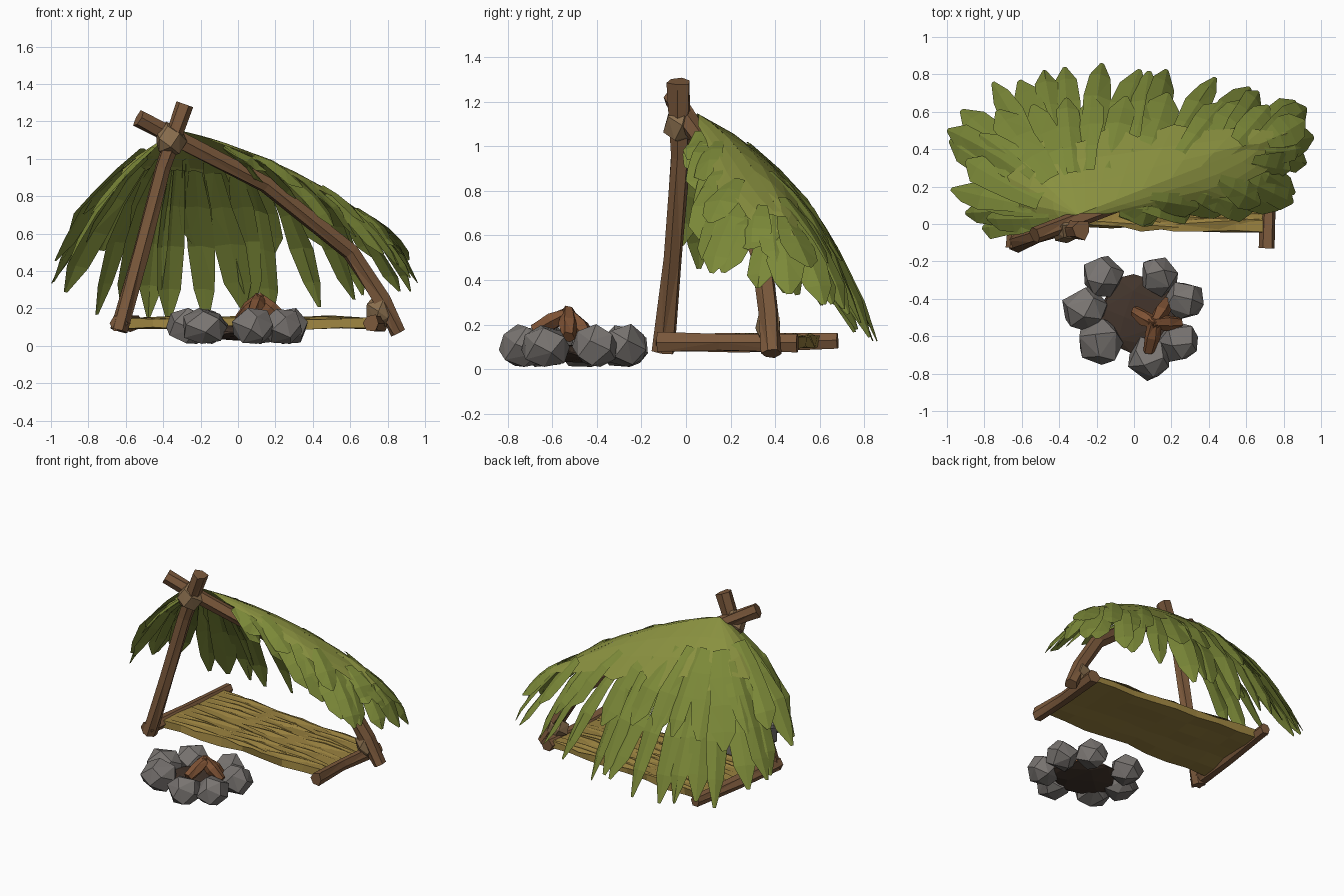
import bpy, bmesh, math, random
from mathutils import Vector as V

if "Cube" in bpy.data.objects:
    bpy.data.objects.remove(bpy.data.objects["Cube"])

random.seed(7)
R = random.uniform


def material(name, rgb):
    m = bpy.data.materials.new(name)
    m.diffuse_color = (*rgb, 1)
    m.use_nodes = True
    m.node_tree.nodes["Principled BSDF"].inputs["Base Color"].default_value = m.diffuse_color
    return m


WOOD = material("wood", (0.2, 0.1, 0.045))
ROPE = material("lashing", (0.25, 0.155, 0.075))
LEAF = material("leaf", (0.2, 0.25, 0.04))
CAP = material("leaf_light", (0.25, 0.28, 0.05))
STRAW = material("straw", (0.32, 0.22, 0.05))
STONE = material("stone", (0.19, 0.175, 0.165))
ASH = material("ash", (0.055, 0.035, 0.025))
LOG = material("firewood", (0.21, 0.085, 0.035))


def finish(name, bm, mat, normals=True):
    if normals:
        bmesh.ops.recalc_face_normals(bm, faces=bm.faces)
    me = bpy.data.meshes.new(name)
    bm.to_mesh(me)
    bm.free()
    me.materials.append(mat)
    ob = bpy.data.objects.new(name, me)
    bpy.context.collection.objects.link(ob)
    return ob


def tube(bm, pts, radii, sides=6, jit=0.009):
    """Rough faceted pole along a list of points."""
    pts = [V(p) for p in pts]
    rings = []
    for i, p in enumerate(pts):
        d = (pts[min(i + 1, len(pts) - 1)] - pts[max(i - 1, 0)]).normalized()
        a = d.cross(V((0.3, 1, 0.2))) if abs(d.y) < 0.8 else d.cross(V((0, 0, 1)))
        a.normalize()
        b = d.cross(a)
        ring = []
        for k in range(sides):
            t = 2 * math.pi * k / sides
            q = p + (a * math.cos(t) + b * math.sin(t)) * (radii[i] + R(-jit, jit))
            ring.append(bm.verts.new(q))
        rings.append(ring)
    for r0, r1 in zip(rings, rings[1:]):
        for k in range(sides):
            bm.faces.new((r0[k], r0[(k + 1) % sides], r1[(k + 1) % sides], r1[k]))
    bm.faces.new(rings[0][::-1])
    bm.faces.new(rings[-1])


def pole(name, pts, radii, mat=WOOD):
    bm = bmesh.new()
    tube(bm, pts, radii)
    bmesh.ops.triangulate(bm, faces=bm.faces)
    return finish(name, bm, mat)


def boulder(name, c, size, mat, n=17):
    """Convex hull of jittered points spread over an ellipsoid."""
    bm = bmesh.new()
    off = R(0, 6)
    for i in range(n):
        z = 1 - 2 * (i + 0.5) / n
        r = math.sqrt(1 - z * z)
        a = off + i * 2.39996 + R(-0.2, 0.2)
        q = V((r * math.cos(a) * size[0], r * math.sin(a) * size[1], z * size[2])) * R(0.98, 1.12)
        bm.verts.new(V(c) + q)
    bmesh.ops.convex_hull(bm, input=bm.verts[:])
    for v in bm.verts:
        v.co.z = max(v.co.z, 0.01)
    return finish(name, bm, mat)


# Frame poles and bed rails
pole("front_pole", [(-0.635, -0.1, 0.08), (-0.52, -0.06, 0.5), (-0.4, -0.03, 0.95), (-0.28, -0.03, 1.29)],
     [0.054, 0.05, 0.045, 0.052])
pole("ridge_pole", [(-0.53, -0.06, 1.22), (-0.3, 0.03, 1.09), (0.15, 0.2, 0.86), (0.6, 0.34, 0.5),
                    (0.77, 0.37, 0.24), (0.86, 0.38, 0.07)], [0.05, 0.05, 0.045, 0.045, 0.048, 0.045])
pole("left_rail", [(-0.64, -0.13, 0.12), (-0.6, 0.25, 0.12), (-0.55, 0.68, 0.13)], [0.045, 0.045, 0.035])
pole("right_rail", [(0.71, -0.13, 0.12), (0.72, 0.15, 0.12), (0.76, 0.5, 0.12)], [0.05, 0.045, 0.045])

# Lashings at the joints
boulder("top_lashing", (-0.36, -0.03, 1.1), (0.085, 0.07, 0.095), ROPE, 14)
boulder("foot_lashing", (0.76, 0.37, 0.19), (0.075, 0.06, 0.085), ROPE, 14)


# Bed: slab with loose straw on top
def bed_pt(u, v):
    x0, x1 = -0.62 + 0.06 * v, 0.71 + 0.03 * v
    y0, y1 = 0.0 - 0.045 * u, 0.6 - 0.12 * u
    return V((x0 + (x1 - x0) * u, y0 + (y1 - y0) * v, 0))


bm = bmesh.new()
NU, NV = 8, 5
layers = []
for z in (0.095, 0.145):
    layers.append([[bm.verts.new(bed_pt(i / NU, j / NV) + V((0, R(-.012, .012), z + R(-.008, .008))))
                    for j in range(NV + 1)] for i in range(NU + 1)])
lo, hi = layers
for i in range(NU):
    for j in range(NV):
        for g in layers:
            bm.faces.new((g[i][j], g[i + 1][j], g[i + 1][j + 1], g[i][j + 1]))
    for j in (0, NV):
        bm.faces.new((lo[i][j], lo[i + 1][j], hi[i + 1][j], hi[i][j]))
for i in (0, NU):
    for j in range(NV):
        bm.faces.new((lo[i][j], lo[i][j + 1], hi[i][j + 1], hi[i][j]))
finish("bed_mat", bm, STRAW)

# Straw blades: flat pointed ridges
bm = bmesh.new()
for k in range(30):
    u0 = (0.01, 0.33, 0.62)[k % 3] + R(0, 0.05)
    u1 = min(u0 + R(0.3, 0.4), 0.99)
    v = 0.05 + 0.9 * (k // 3) / 9
    a, b = bed_pt(u0, v), bed_pt(u1, min(0.98, max(0.02, v + R(-0.1, 0.1))))
    m = (a + b) / 2
    a.z, m.z, b.z = 0.15, R(0.155, 0.165), 0.148
    w = V((0, R(0.03, 0.045), -0.014))
    va, vm, vb, vl, vr = [bm.verts.new(p) for p in (a, m, b, m + w, m - V((0, w.y, 0.014)))]
    for f in ((va, vm, vl), (vm, vb, vl), (va, vr, vm), (vm, vr, vb)):
        bm.faces.new(f)
finish("bed_straw", bm, STRAW)

# Canopy surface: curves from a sloping spine out to the rim (x, y, z, spine position)
RIM = [(0.05, 0.05, 0.93, 0.02), (0.3, 0.07, 0.79, 0.2), (0.55, 0.07, 0.61, 0.45), (0.78, 0.07, 0.47, 0.65),
       (0.87, 0.14, 0.42, 0.85), (0.9, 0.32, 0.38, 1), (1.0, 0.55, 0.33, 1), (0.85, 0.66, 0.3, 0.9),
       (0.68, 0.71, 0.25, 0.68), (0.47, 0.78, 0.21, 0.48), (0.22, 0.81, 0.19, 0.28), (0, 0.83, 0.17, 0.13),
       (-0.25, 0.84, 0.18, 0.05), (-0.47, 0.81, 0.18, 0), (-0.66, 0.76, 0.18, 0), (-0.86, 0.71, 0.2, 0),
       (-1.0, 0.56, 0.28, 0), (-1.0, 0.23, 0.43, 0), (-0.89, 0.06, 0.48, 0), (-0.78, -0.06, 0.55, 0)]
S0, S1 = V((-0.3, 0.05, 1.13)), V((0.6, 0.4, 0.72))


def canopy(u, t):
    f = min(max(u, 0), 1) * (len(RIM) - 1)
    i = min(int(f), len(RIM) - 2)
    q = [a + (b - a) * (f - i) for a, b in zip(RIM[i], RIM[i + 1])]
    s = q[3]
    p0 = S0.lerp(S1, s) + V((0, 0, 0.22 * s * (1 - s)))
    p2 = V(q[:3])
    p1 = p0.lerp(p2, 0.65)
    p1.z = p0.z - 0.25 * (p0.z - p2.z)
    return p0 * (1 - t) ** 2 + p1 * 2 * t * (1 - t) + p2 * t * t


def leaf(bm, u, t0, t1, w, lift, sway):
    """Pointed leaf, folded along its midrib, lying on the canopy."""
    rows = []
    roll = R(-0.025, 0.025)
    for k, wf in enumerate((0.55, 0.85, 1.0, 0.9, 0.15)):
        f = (0, 0.3, 0.58, 0.83, 1)[k]
        t, uu = t0 + (t1 - t0) * f, u + sway * f
        c = canopy(uu, t)
        d = (canopy(uu, t + 0.02) - canopy(uu, t - 0.02)).normalized()
        side = d.cross(V((0, 0, 1))).normalized()
        n = side.cross(d)
        c = c + n * (lift + R(-0.008, 0.008))
        h = w * wf / 2 * R(0.85, 1.12)
        tilt = n * roll * wf
        rows.append([bm.verts.new(p) for p in (c - side * h - n * 0.018 * wf + tilt, c,
                                               c + side * h - n * 0.018 * wf - tilt)])
    for a, b in zip(rows, rows[1:]):
        for j in (0, 1):
            bm.faces.new((a[j], a[j + 1], b[j + 1], b[j]))
    bmesh.ops.triangulate(bm, faces=[f for f in bm.faces if len(f.verts) == 4])


for name, count, ta, tb, w, lift in (("outer_leaves", 28, 0.3, 1.02, 0.142, 0.0),
                                     ("middle_leaves", 20, 0.22, 0.77, 0.155, 0.014)):
    bm = bmesh.new()
    for k in range(count):
        u = (k + 0.5 + R(-0.2, 0.2)) / count
        leaf(bm, u, ta, tb + R(-0.06, 0.02), w * R(0.85, 1.15),
             lift + 0.008 * (k % 2), R(-0.014, 0.014))
    finish(name, bm, LEAF, False)

# Smooth top of the canopy
bm = bmesh.new()
NU, NT = 22, 3
grid = [[bm.verts.new(canopy(i / NU, 0.46 * j / NT + (R(-0.08, 0.06) if j == NT else 0)) + V((0, 0, 0.018)))
         for j in range(NT + 1)] for i in range(NU + 1)]
for i in range(NU):
    for j in range(NT):
        bm.faces.new((grid[i][j], grid[i][j + 1], grid[i + 1][j + 1], grid[i + 1][j]))
bmesh.ops.remove_doubles(bm, verts=bm.verts, dist=0.004)
finish("canopy_top", bm, CAP)

# Fire ring stones
STONES = [(-0.17, -0.28, .11), (0.13, -0.275, .105), (0.27, -0.41, .105), (0.24, -0.63, .11),
          (0.08, -0.72, .115), (-0.18, -0.63, .125), (-0.26, -0.45, .12)]
for i, (x, y, r) in enumerate(STONES):
    boulder(f"fire_stone_{i + 1}", (x, y, 0.1), (r, r, 0.1), STONE, 15)

# Ash bed and firewood
boulder("ash_bed", (0.01, -0.49, 0.07), (0.22, 0.21, 0.04), ASH, 24)
top = V((0.11, -0.53, 0.25))
for i, (x, y, z) in enumerate([(0.08, -0.68, 0.17), (0.24, -0.53, 0.14), (0.0, -0.47, 0.14), (0.18, -0.42, 0.1)]):
    p = V((x, y, z))
    end = top + (top - p) * 0.1
    pole(f"firewood_{i + 1}", [p, p.lerp(end, 0.5), end], [0.03, 0.042, 0.03], LOG)
